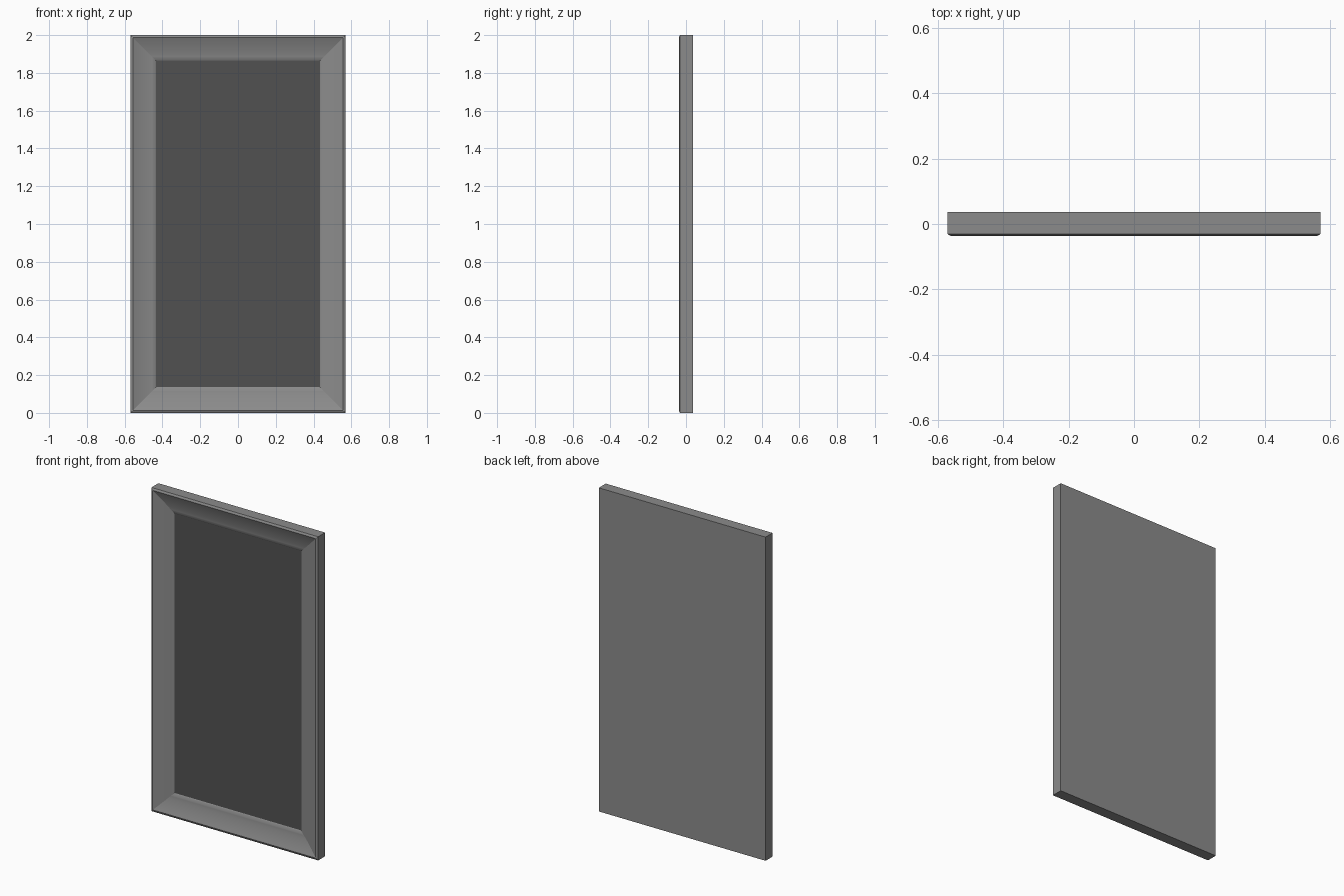
import bpy, bmesh, math

if "Cube" in bpy.data.objects:
    bpy.data.objects.remove(bpy.data.objects["Cube"])

W, H, D = 1.14, 2.0, 0.074
hw, f = W / 2, -D / 2


def grey(name, v):
    mat = bpy.data.materials.new(name)
    mat.diffuse_color = (v, v, v, 1)
    mat.use_nodes = True
    mat.node_tree.nodes["Principled BSDF"].inputs["Base Color"].default_value = mat.diffuse_color
    return mat


# Moulding profile: (inset from outer edge, y) from back edge to the opening
profile = [(0, -f), (0, f + 0.006), (0.006, f + 0.002), (0.013, f)]
for i in range(1, 9):                                # shallow concave slope
    t = i / 8
    profile.append((0.013 + 0.095 * t, f + 0.029 * (1.4 * t - 0.4 * t * t)))
profile += [(0.114, -0.0075), (0.120, -0.006), (0.130, -0.003), (0.136, 0.001), (0.136, 0.004)]

# Frame: mitred rectangle rings following the profile, closed flat at the back
bm = bmesh.new()
rings = []
for d, y in profile:
    rings.append([bm.verts.new(p) for p in (
        (-hw + d, y, d), (hw - d, y, d), (hw - d, y, H - d), (-hw + d, y, H - d))])
for a, b in zip(rings, rings[1:]):
    for i in range(4):
        j = (i + 1) % 4
        bm.faces.new((a[i], a[j], b[j], b[i]))
back = bm.faces.new(rings[0])
bmesh.ops.recalc_face_normals(bm, faces=bm.faces)
back.normal_update()
if back.normal.y < 0:
    bmesh.ops.reverse_faces(bm, faces=bm.faces)
# Keep the mitre joints crisp
for e in bm.edges:
    p, q = (v.co for v in e.verts)
    if abs(p.x - q.x) > 1e-5 and abs(p.z - q.z) > 1e-5:
        e.smooth = False
mesh = bpy.data.meshes.new("frame")
bm.to_mesh(mesh)
bm.free()
frame = bpy.data.objects.new("frame", mesh)
bpy.context.collection.objects.link(frame)
bpy.context.view_layer.objects.active = frame
frame.select_set(True)
bpy.ops.object.shade_smooth_by_angle(angle=math.radians(30), keep_sharp_edges=True)
mesh.materials.append(grey("frame_grey", 0.26))

# Dark glass panel set into the frame
bpy.ops.mesh.primitive_cube_add(size=1, location=(0, 0.004, H / 2))
panel = bpy.context.object
panel.name = "mirror_panel"
panel.scale = (W - 0.272, 0.006, H - 0.272)
bpy.ops.object.transform_apply(location=False, rotation=False, scale=True)
panel.data.materials.append(grey("dark_glass", 0.083))
